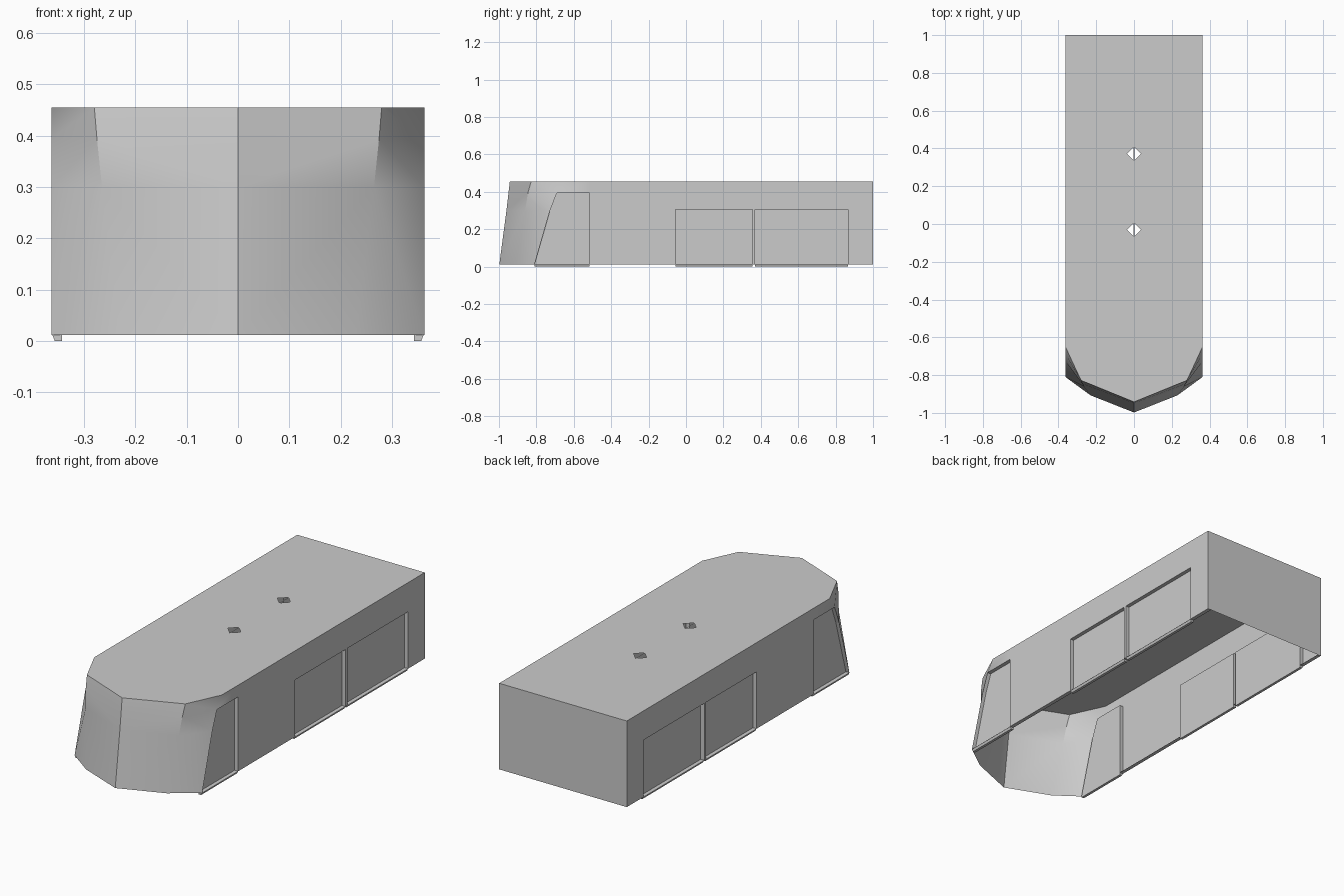
import bpy
import bmesh
import math

cube = bpy.data.objects.get("Cube")
if cube:
    bpy.data.objects.remove(cube)

W, BASE, TOP, DEPTH = 0.363, 0.012, 0.455, 0.02

grey = bpy.data.materials.new("plain_grey")
grey.use_nodes = True
colour = (0.6, 0.6, 0.6, 1)
grey.diffuse_color = colour
grey.node_tree.nodes["Principled BSDF"].inputs["Base Color"].default_value = colour


def make_half(name, faces, smooth=False):
    """Build the left half from faces and mirror it across the centre."""
    bm = bmesh.new()
    for points in faces:
        bm.faces.new([bm.verts.new(p) for p in points])
    bmesh.ops.remove_doubles(bm, verts=bm.verts, dist=0.0005)
    bmesh.ops.recalc_face_normals(bm, faces=bm.faces)
    mesh = bpy.data.meshes.new(name)
    bm.to_mesh(mesh)
    bm.free()
    mesh.materials.append(grey)
    obj = bpy.data.objects.new(name, mesh)
    bpy.context.collection.objects.link(obj)
    mirror = obj.modifiers.new("mirror", 'MIRROR')
    mirror.use_clip = True
    mirror.merge_threshold = 0.0005
    bpy.ops.object.select_all(action='DESELECT')
    obj.select_set(True)
    bpy.context.view_layer.objects.active = obj
    bpy.ops.object.modifier_apply(modifier="mirror")
    if smooth:
        bpy.ops.object.shade_smooth_by_angle(angle=math.radians(30))
    return obj


# Nose: vertical lines along the centre, the corner crease and the side edge
levels = [BASE, 0.3, 0.395, TOP]
centre = [(0, y, z) for y, z in zip([-0.998, -0.96, -0.949, -0.942], levels)]
crease = [(x, y, z) for x, y, z in zip([0.23, 0.265, 0.275, 0.28],
                                       [-0.907, -0.86, -0.845, -0.828], levels)]
side = [(W, y, z) for y, z in zip([-0.81, -0.727, -0.69, -0.65], levels)]
shell = []
for i in range(3):
    shell.append([centre[i], crease[i], crease[i + 1], centre[i + 1]])
    shell.append([crease[i], side[i], crease[i + 1]])
    shell.append([side[i], side[i + 1], crease[i + 1]])

# Side wall with door notches open at the bottom
doors = [(0.37, 0.865), (-0.055, 0.355)]
DOOR_TOP, HATCH_TOP, HATCH_END = 0.305, levels[2], -0.517
outline = [(1, TOP), (1, BASE)]
for front, rear in doors:
    outline += [(rear, BASE), (rear, DOOR_TOP), (front, DOOR_TOP), (front, BASE)]
outline += [(HATCH_END, BASE), (HATCH_END, HATCH_TOP), (HATCH_END, TOP)]
shell.append([(W, y, z) for y, z in outline])
shell.append([side[2], side[3], (W, HATCH_END, TOP), (W, HATCH_END, HATCH_TOP)])

# Roof with two diamond openings on the centre line
roof = [centre[3], crease[3], side[3], (W, HATCH_END, TOP), (W, 1, TOP), (0, 1, TOP)]
R = 0.037
openings = [0.373, -0.03]
for y in openings:
    roof += [(0, y + R, TOP), (R, y, TOP), (0, y - R, TOP)]
shell.append(roof)

# Rear wall
shell.append([(0, 1, BASE), (W, 1, BASE), (W, 1, TOP), (0, 1, TOP)])
make_half("body_shell", shell, smooth=True)


# Recessed panels: jambs and ceiling, then the set-back panel
def recess(name, profile):
    inner = [(W - DEPTH, y, z) for y, z in profile]
    outer = [(W, y, z) for y, z in profile]
    faces = [inner]
    for i in range(len(profile) - 1):
        faces.append([outer[i], outer[i + 1], inner[i + 1], inner[i]])
    make_half(name, faces)
    # Sill below the panel
    y0, y1 = profile[0][0], profile[-1][0]
    ring = [(W - DEPTH, BASE), (W - 0.001, BASE), (W - 0.006, 0), (W - DEPTH, 0)]
    front = [(x, y0, z) for x, z in ring]
    rear = [(x, y1, z) for x, z in ring]
    sill = [front, rear[::-1]]
    for i in range(4):
        j = (i + 1) % 4
        sill.append([front[i], front[j], rear[j], rear[i]])
    make_half(name + "_sill", sill)


for name, (front, rear) in zip(["rear_doors", "middle_doors"], doors):
    recess(name, [(front, BASE), (front, DOOR_TOP), (rear, DOOR_TOP), (rear, BASE)])
recess("front_doors", [p[1:] for p in side[:3]]
       + [(HATCH_END, HATCH_TOP), (HATCH_END, BASE)])

# Narrow flange along the lower edge of both sides
make_half("lower_flange", [[(W, side[0][1], BASE), (W, 1, BASE),
                            (W - DEPTH, 1, BASE), (W - DEPTH, side[0][1], BASE)]])

# Thin bar across each roof opening
for name, y in zip(["rear_opening_bar", "front_opening_bar"], openings):
    t = 0.0015
    make_half(name, [[(0, y - R, TOP - t), (t, y - R, TOP - t),
                      (t, y + R, TOP - t), (0, y + R, TOP - t)]])
